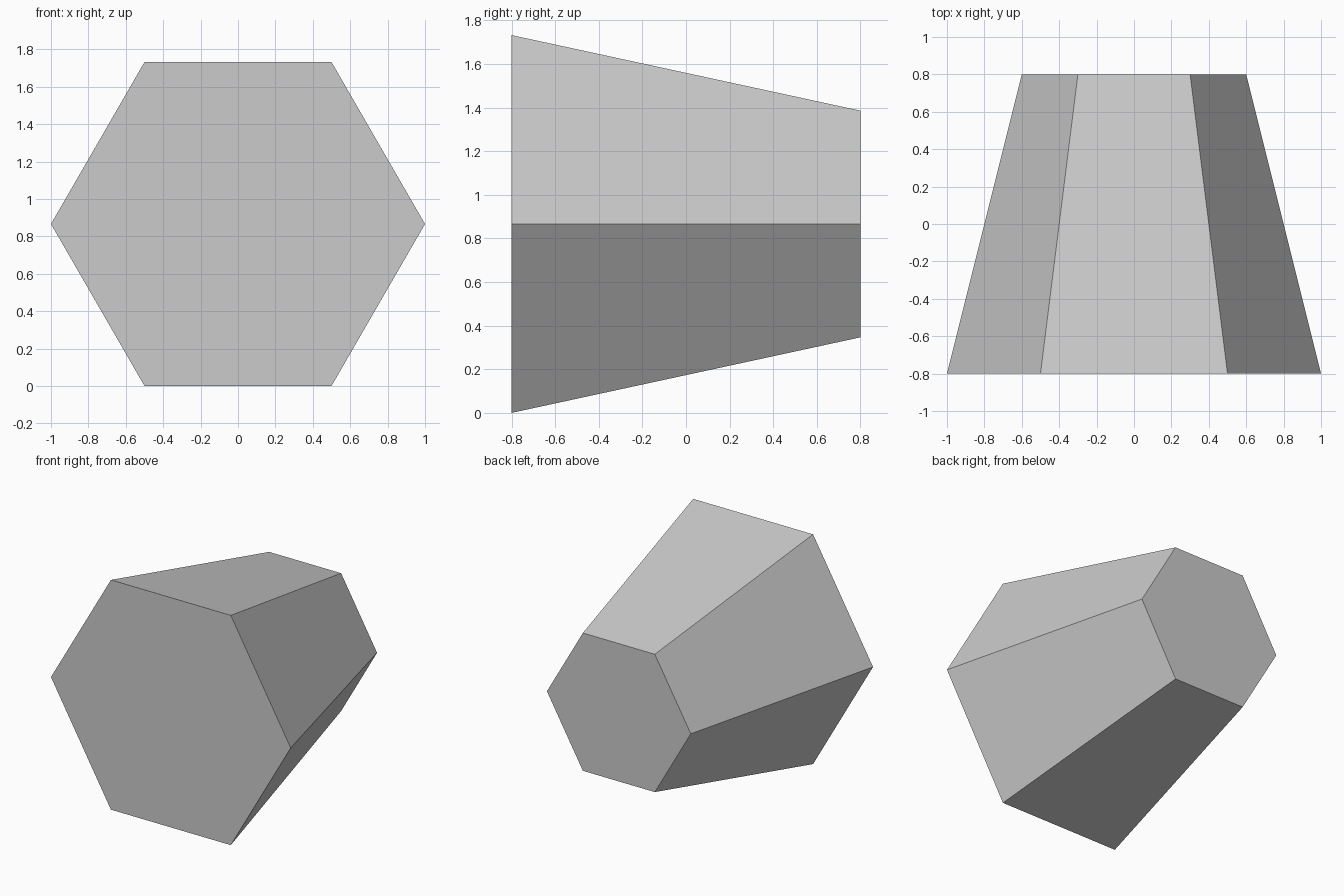
import bpy, bmesh
from math import sin, cos, pi

if "Cube" in bpy.data.objects:
    bpy.data.objects.remove(bpy.data.objects["Cube"])

SIDES = 6
CENTRE_Z = sin(pi / 3)


def ring(bm, radius, y):
    """Hexagon facing along y, with corners pointing left and right."""
    return [bm.verts.new((radius * cos(2 * pi * i / SIDES), y,
                          CENTRE_Z + radius * sin(2 * pi * i / SIDES)))
            for i in range(SIDES)]


# Tapered hexagonal block: large face in front, small face behind
bm = bmesh.new()
front = ring(bm, 1.0, -0.8)
back = ring(bm, 0.6, 0.8)
bm.faces.new(front)
bm.faces.new(back[::-1])
for i in range(SIDES):
    j = (i + 1) % SIDES
    bm.faces.new((front[j], front[i], back[i], back[j]))
bmesh.ops.recalc_face_normals(bm, faces=bm.faces[:])

mesh = bpy.data.meshes.new("tapered_hexagonal_block")
bm.to_mesh(mesh)
bm.free()
block = bpy.data.objects.new("tapered_hexagonal_block", mesh)
bpy.context.collection.objects.link(block)
